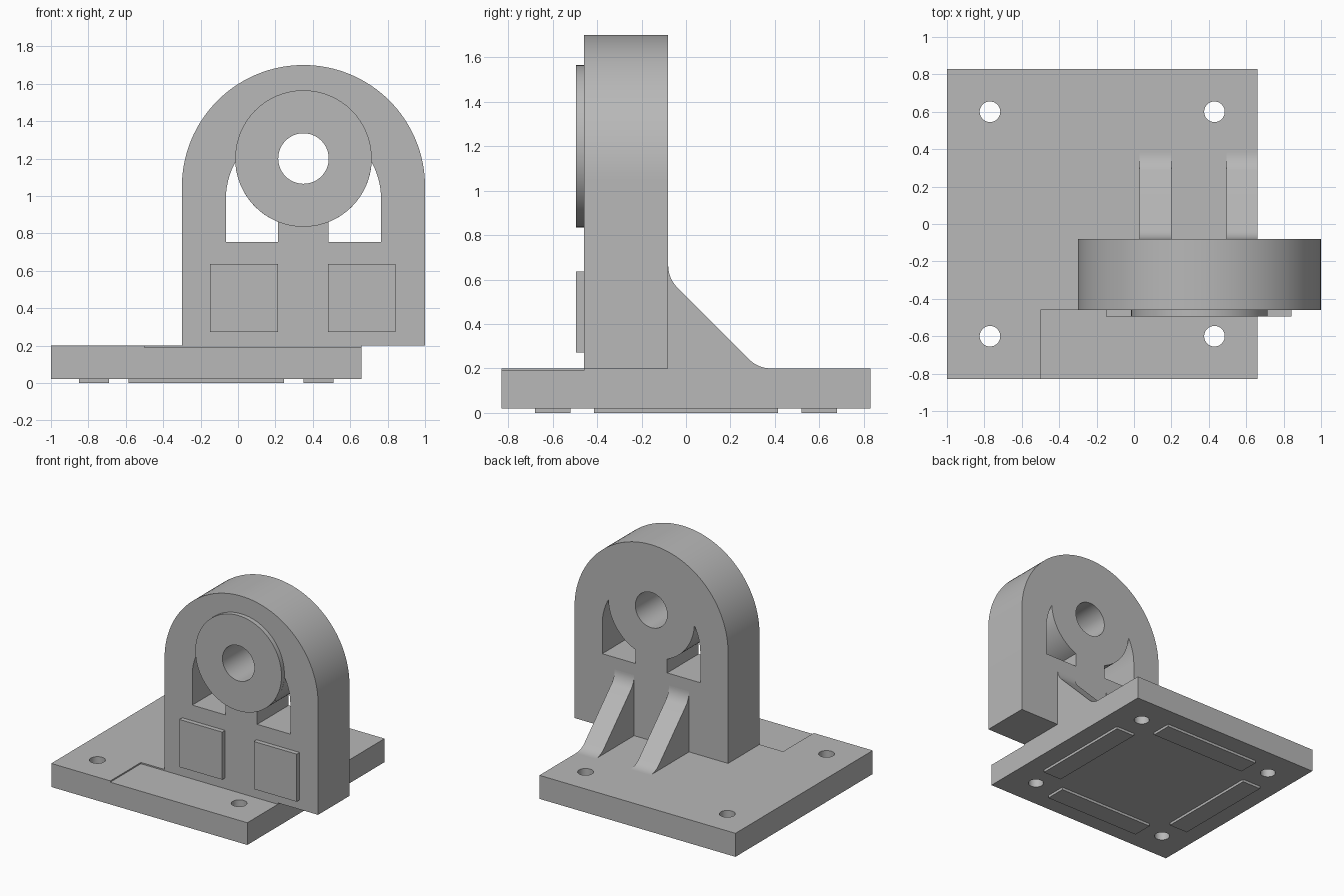
import bpy, bmesh
from math import sin, cos, tan, radians, atan2, degrees, sqrt

if "Cube" in bpy.data.objects:
    bpy.data.objects.remove(bpy.data.objects["Cube"])

grey = bpy.data.materials.new("cast grey")
grey.use_nodes = True
colour = (0.48, 0.48, 0.48, 1)
grey.diffuse_color = colour
grey.node_tree.nodes["Principled BSDF"].inputs["Base Color"].default_value = colour


def prism(name, outline, axis, lo, hi):
    """Extrude a 2D outline along an axis from lo to hi."""
    place = {"x": lambda a, b, t: (t, a, b),
             "y": lambda a, b, t: (a, t, b),
             "z": lambda a, b, t: (a, b, t)}[axis]
    bm = bmesh.new()
    near = [bm.verts.new(place(a, b, lo)) for a, b in outline]
    far = [bm.verts.new(place(a, b, hi)) for a, b in outline]
    bm.faces.new(near)
    bm.faces.new(far)
    for i in range(len(near)):
        j = (i + 1) % len(near)
        bm.faces.new((near[i], near[j], far[j], far[i]))
    bmesh.ops.recalc_face_normals(bm, faces=bm.faces)
    mesh = bpy.data.meshes.new(name)
    bm.to_mesh(mesh)
    bm.free()
    mesh.materials.append(grey)
    obj = bpy.data.objects.new(name, mesh)
    bpy.context.collection.objects.link(obj)
    return obj


def rect(a0, a1, b0, b1):
    return [(a0, b0), (a1, b0), (a1, b1), (a0, b1)]


def arc(a, b, r, start, end, steps=32):
    angles = [radians(start + (end - start) * i / steps) for i in range(steps + 1)]
    return [(a + r * cos(t), b + r * sin(t)) for t in angles]


def circle(a, b, r):
    return arc(a, b, r, 0, 360, 64)[:-1]


def cut(obj, cutters):
    """Subtract the cutters, then bake the result and remove them."""
    for c in cutters:
        c.hide_render = True
        mod = obj.modifiers.new("cut", "BOOLEAN")
        mod.operation, mod.solver, mod.object = "DIFFERENCE", "EXACT", c
    graph = bpy.context.evaluated_depsgraph_get()
    mesh = bpy.data.meshes.new_from_object(obj.evaluated_get(graph))
    obj.modifiers.clear()
    obj.data = mesh
    for c in cutters:
        bpy.data.objects.remove(c)


def smooth(obj):
    bpy.ops.object.select_all(action="DESELECT")
    obj.select_set(True)
    bpy.context.view_layer.objects.active = obj
    bpy.ops.object.shade_smooth_by_angle(angle=radians(30))


# Base plate with four bolt holes and a shallow machined step at the front
base_x, bolt_x, bolt_y = -0.17, 0.6, 0.6
base = prism("base_plate", rect(-1, 0.66, -0.83, 0.83), "z", 0.02, 0.2)
cutters = [prism("bolt_cutter", circle(base_x + sx * bolt_x, sy * bolt_y, 0.055), "z", -0.1, 0.4)
           for sx in (-1, 1) for sy in (-1, 1)]
cutters.append(prism("step_cutter", rect(-0.5, 0.8, -0.95, -0.46), "z", 0.19, 0.4))
cut(base, cutters)
smooth(base)

# Thin foot pads between the bolt holes
for s, side, end in ((-1, "right", "front"), (1, "left", "back")):
    cx, cy = base_x + s * bolt_x, s * bolt_y
    prism("foot_pad_" + side, rect(cx - 0.08, cx + 0.08, -0.415, 0.415), "z", 0, 0.02)
    prism("foot_pad_" + end, rect(base_x - 0.415, base_x + 0.415, cy - 0.08, cy + 0.08), "z", 0, 0.02)

# Arched upright
mid, hub_z, hub_r, front, back = 0.35, 1.2, 0.365, -0.46, -0.08
upright = prism("upright", [(mid - 0.65, 0.2), (mid + 0.65, 0.2)]
                + arc(mid, 1.05, 0.65, 0, 180, 64), "y", front, back)

# Window on each side of the post, bounded above by the round hub
post, win_r, meet, sill = 0.135, 0.415, 1.18, 0.755
meet_d = sqrt(hub_r ** 2 - (hub_z - meet) ** 2)
win_z = meet - sqrt(win_r ** 2 - meet_d ** 2)
outer_end = degrees(atan2(meet - win_z, meet_d))
hub_start = degrees(atan2(meet - hub_z, meet_d))
hub_end = degrees(atan2(-sqrt(hub_r ** 2 - post ** 2), post))
window = ([(post, sill), (win_r, sill)] + arc(0, win_z, win_r, 0, outer_end, 12)
          + arc(0, hub_z, hub_r, hub_start, hub_end, 20)[1:])
cutters = [prism("window_cutter", [(mid + s * d, z) for d, z in window], "y", -0.8, 0.2)
           for s in (-1, 1)]
cutters.append(prism("bore_cutter", circle(mid, hub_z, 0.135), "y", -0.8, 0.2))
cut(upright, cutters)
smooth(upright)

# Raised bearing ring on the front of the hub
ring = prism("bearing_ring", circle(mid, hub_z, hub_r), "y", front - 0.035, front)
cut(ring, [prism("bore_cutter", circle(mid, hub_z, 0.135), "y", -0.8, 0.2)])
smooth(ring)

# Square mounting pads on the front
for x0, side in ((-0.15, "right"), (0.48, "left")):
    prism("mounting_pad_" + side, rect(x0, x0 + 0.363, 0.272, 0.636), "y", front - 0.035, front)

# Sloped ribs with filleted ends behind the upright
fillet = 0.14
t = fillet * tan(radians(22.5))
top, toe = 0.605 + t, 0.325 + t
rib_profile = ([(back, 0.2)] + arc(toe, 0.2 + fillet, fillet, 270, 225, 10)
               + arc(back + fillet, top, fillet, 225, 180, 10))
for x0, x1, side in ((0.03, 0.2, "right"), (0.495, 0.66, "left")):
    smooth(prism("rib_" + side, rib_profile, "x", x0, x1))
